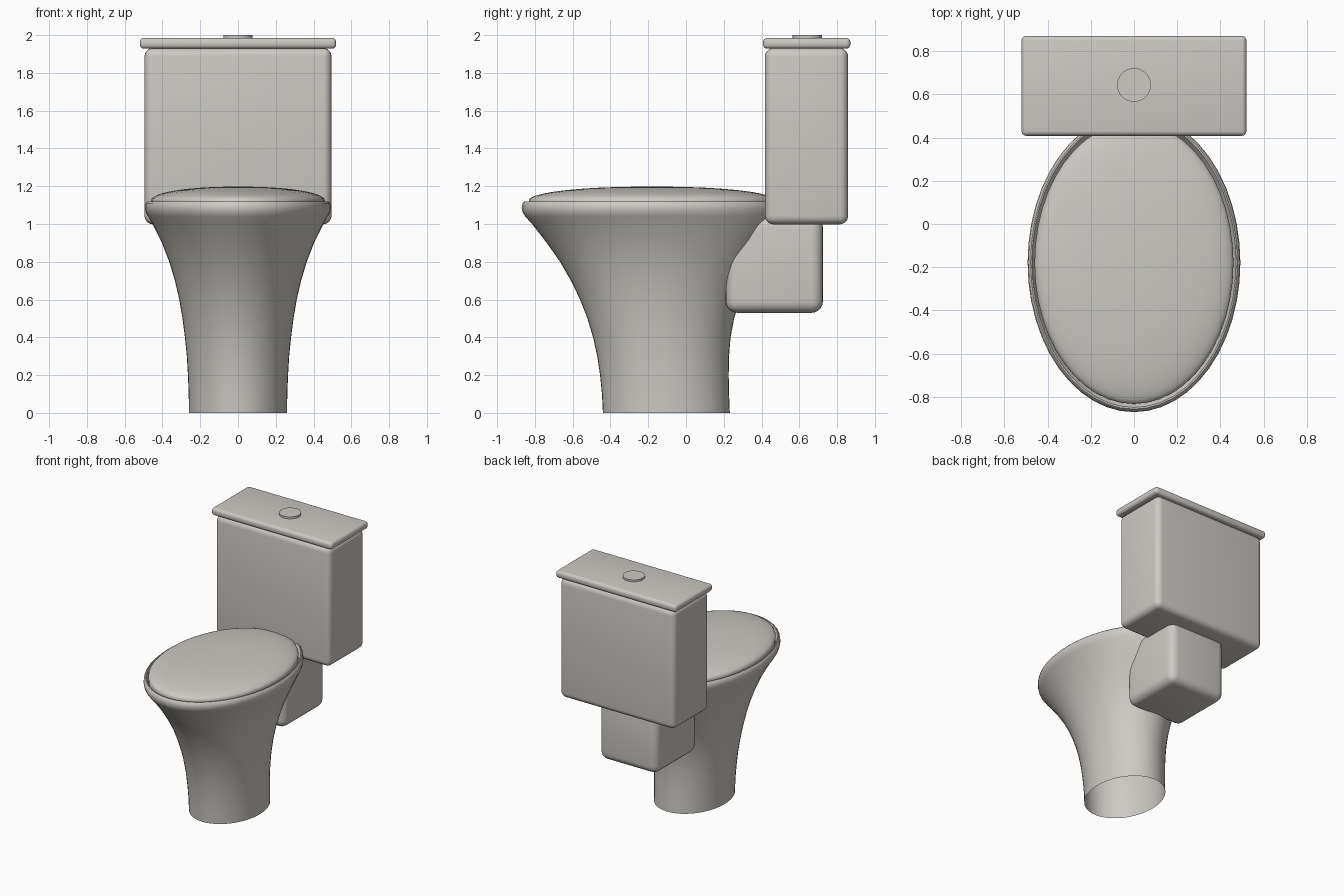
import bpy, bmesh, math
from mathutils import Matrix

if "Cube" in bpy.data.objects:
    bpy.data.objects.remove(bpy.data.objects["Cube"])

ceramic = bpy.data.materials.new("warm grey ceramic")
ceramic.diffuse_color = (0.61, 0.59, 0.55, 1)
ceramic.use_nodes = True
ceramic.node_tree.nodes["Principled BSDF"].inputs["Base Color"].default_value = ceramic.diffuse_color


def finish(name, bm, angle=40):
    bmesh.ops.recalc_face_normals(bm, faces=bm.faces)
    me = bpy.data.meshes.new(name)
    bm.to_mesh(me)
    bm.free()
    me.materials.append(ceramic)
    ob = bpy.data.objects.new(name, me)
    bpy.context.collection.objects.link(ob)
    bpy.ops.object.select_all(action='DESELECT')
    ob.select_set(True)
    bpy.context.view_layer.objects.active = ob
    bpy.ops.object.shade_smooth_by_angle(angle=math.radians(angle))
    return ob


def loft(name, rings, n=48, cap_top=False):
    """Skin of ellipses given as (z, half width, front y, back y)."""
    bm = bmesh.new()
    prev = None
    for z, rx, y0, y1 in rings:
        c, ry = (y0 + y1) / 2, (y1 - y0) / 2
        ring = [bm.verts.new((rx * math.cos(2 * math.pi * i / n),
                              c + ry * math.sin(2 * math.pi * i / n), z)) for i in range(n)]
        if prev:
            for i in range(n):
                j = (i + 1) % n
                bm.faces.new((prev[i], prev[j], ring[j], ring[i]))
        prev = ring
    if cap_top:
        bm.faces.new(prev)
    return finish(name, bm)


def box(name, x, y0, y1, z0, z1, r, seg=5):
    """Rounded box, symmetric in x."""
    bm = bmesh.new()
    m = Matrix.Translation((0, (y0 + y1) / 2, (z0 + z1) / 2)) @ Matrix.Diagonal((2 * x, y1 - y0, z1 - z0, 1))
    bmesh.ops.create_cube(bm, size=1, matrix=m)
    bmesh.ops.bevel(bm, geom=bm.edges[:], offset=r, segments=seg, profile=0.5, affect='EDGES')
    return finish(name, bm)


# Flared bowl with rolled rim, open underneath
loft("bowl", [
    (0.00, 0.260, -0.440, 0.232), (0.10, 0.261, -0.445, 0.228),
    (0.20, 0.265, -0.455, 0.226), (0.30, 0.271, -0.470, 0.228),
    (0.40, 0.281, -0.492, 0.236), (0.50, 0.294, -0.522, 0.255),
    (0.60, 0.311, -0.561, 0.285), (0.70, 0.334, -0.609, 0.330),
    (0.80, 0.364, -0.667, 0.386), (0.90, 0.403, -0.737, 0.447),
    (1.00, 0.452, -0.815, 0.495), (1.04, 0.476, -0.851, 0.506),
    (1.06, 0.487, -0.864, 0.511), (1.085, 0.492, -0.870, 0.513),
    (1.11, 0.488, -0.866, 0.511), (1.12, 0.478, -0.856, 0.502),
    (1.12, 0.472, -0.848, 0.494), (1.09, 0.458, -0.828, 0.472),
])

# Domed seat cover sitting inside the rim
cover = [(1.085, 0.460, -0.832, 0.472), (1.125, 0.460, -0.832, 0.472)]
for k in range(1, 12):
    t = k / 12 * math.pi / 2
    s = math.cos(t) ** 0.9
    cover.append((1.125 + 0.073 * math.sin(t), 0.46 * s, -0.18 - 0.652 * s, -0.18 + 0.652 * s))
loft("seat_cover", cover, cap_top=True)

# Cistern, its support block and its lid
box("support_block", 0.25, 0.21, 0.725, 0.53, 1.04, 0.06)
box("cistern", 0.495, 0.418, 0.858, 0.998, 1.932, 0.045)
box("cistern_lid", 0.52, 0.408, 0.87, 1.928, 1.985, 0.022, 4)

# Flush button
bm = bmesh.new()
bmesh.ops.create_cone(bm, cap_ends=True, segments=40, radius1=0.078, radius2=0.078, depth=0.03,
                      matrix=Matrix.Translation((0, 0.643, 1.985)))
finish("flush_button", bm)
